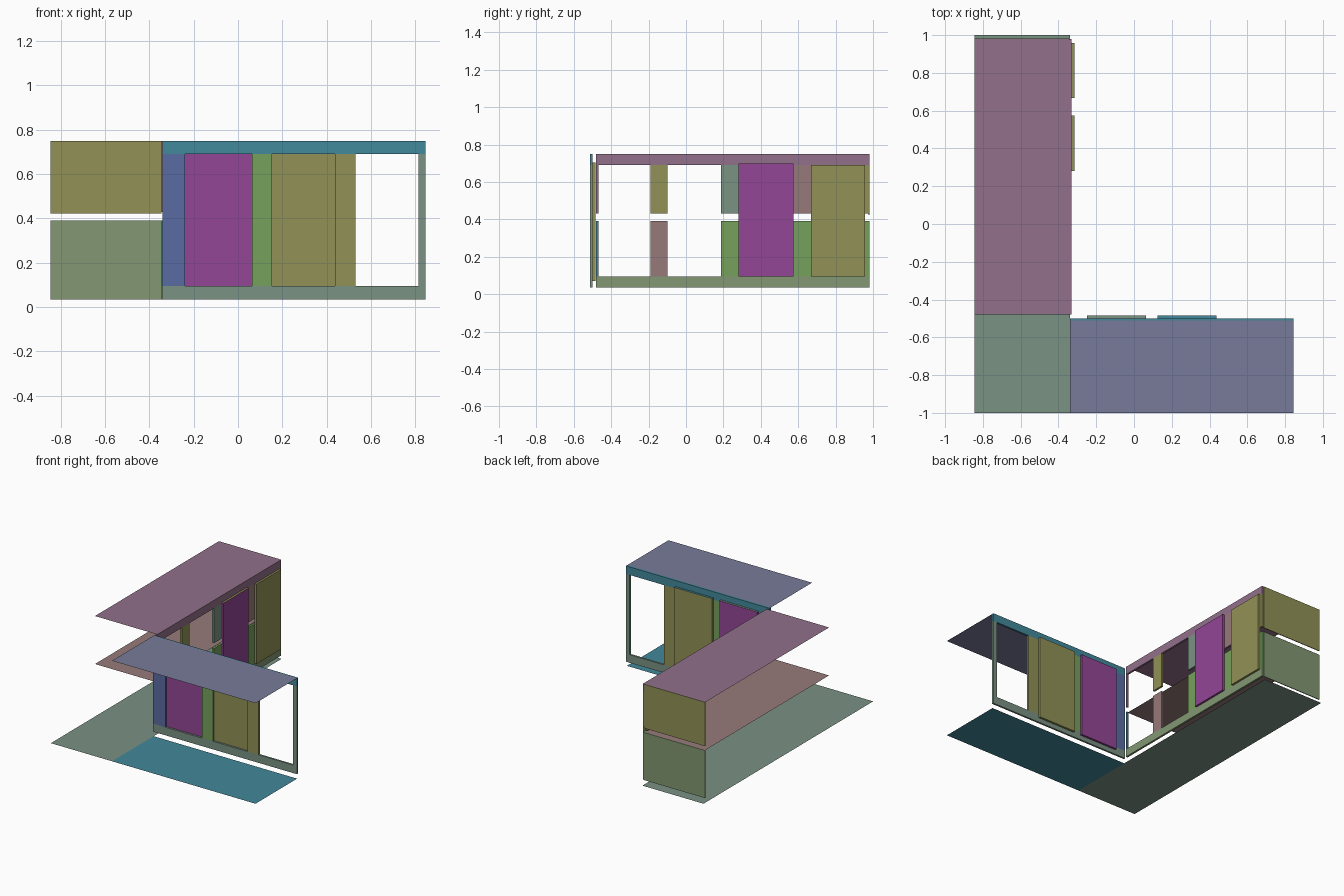
import bpy
import bmesh

cube = bpy.data.objects.get("Cube")
if cube:
    bpy.data.objects.remove(cube, do_unlink=True)


def to_linear(c):
    c /= 255
    return c / 12.92 if c < 0.04 else ((c + 0.055) / 1.055) ** 2.4


def make_material(name, r, g, b):
    mat = bpy.data.materials.new(name)
    mat.use_nodes = True
    colour = (to_linear(r), to_linear(g), to_linear(b), 1)
    mat.diffuse_color = colour
    mat.node_tree.nodes["Principled BSDF"].inputs["Base Color"].default_value = colour
    return mat


MAUVE = make_material("mauve", 146, 112, 138)
TEAL = make_material("teal", 66, 137, 155)
GREY_GREEN = make_material("grey green", 122, 146, 132)
BLUE = make_material("blue", 90, 107, 163)
MAGENTA = make_material("magenta", 147, 70, 150)
GREEN = make_material("green", 118, 161, 92)
OLIVE = make_material("olive", 145, 145, 87)
SAGE = make_material("sage", 131, 151, 114)
ROSE = make_material("dusty rose", 152, 122, 122)
SLATE = make_material("slate", 119, 123, 152)


def finish(name, bm, *mats):
    mesh = bpy.data.meshes.new(name)
    bm.to_mesh(mesh)
    bm.free()
    for mat in mats:
        mesh.materials.append(mat)
    obj = bpy.data.objects.new(name, mesh)
    bpy.context.collection.objects.link(obj)
    return obj


def box(name, x, y, z, mat, cap=None):
    """Box from (low, high) ranges; cap colours the top face."""
    bm = bmesh.new()
    bmesh.ops.create_cube(bm, size=1)
    for v in bm.verts:
        v.co = [r[0] if c < 0 else r[1] for c, r in zip(v.co, (x, y, z))]
    bm.normal_update()
    for f in bm.faces:
        f.material_index = 1 if cap and f.normal.z > 0.5 else 0
    return finish(name, bm, mat, *([cap] if cap else []))


def slab(name, x, y, z, mat):
    """Horizontal sheet."""
    bm = bmesh.new()
    corners = [(x[0], y[0]), (x[1], y[0]), (x[1], y[1]), (x[0], y[1])]
    bm.faces.new([bm.verts.new((a, b, z)) for a, b in corners])
    return finish(name, bm, mat)


# Shared ranges
SIDE_X = (-0.845, -0.345)
SIDE_Y = (-0.48, 0.98)
FRONT_X = (-0.34, 0.845)
FRONT_Y = (-1.0, -0.51)
SILL, LINTEL, OPENING = (0.035, 0.095), (0.69, 0.75), (0.095, 0.69)
LOWER, UPPER = (0.095, 0.39), (0.43, 0.69)

# Floors and roofs
slab("side_ground", (-0.845, -0.34), (-1, 1), 0, GREY_GREEN)
slab("front_ground", FRONT_X, FRONT_Y, 0, TEAL)
slab("side_middle_floor", SIDE_X, SIDE_Y, 0.392, ROSE)
slab("side_roof", SIDE_X, SIDE_Y, 0.75, MAUVE)
slab("front_roof", FRONT_X, FRONT_Y, 0.75, SLATE)

# End walls of the side wing
END_Y = (0.976, 0.982)
box("end_wall_lower", SIDE_X, END_Y, (0.035, 0.39), SAGE)
box("end_wall_upper", SIDE_X, END_Y, (0.422, 0.75), OLIVE)

# Front wing facade
FACADE_Y = (-0.514, -0.5)
box("front_sill", FRONT_X, FACADE_Y, SILL, GREY_GREEN)
box("front_lintel", FRONT_X, FACADE_Y, LINTEL, TEAL)
for name, x, mat in (
    ("front_corner_panel", (-0.34, -0.24), BLUE),
    ("front_middle_panel", (0.063, 0.153), GREEN),
    ("front_outer_panel", (0.438, 0.53), OLIVE),
    ("front_end_post", (0.815, 0.845), GREY_GREEN),
):
    box(name, x, FACADE_Y, OPENING, mat)

# Sliding doors of the front wing, on its courtyard face
DOOR_Y = (-0.5, -0.484)
box("front_door_inner", (-0.249, 0.064), DOOR_Y, (0.07, 0.705), MAGENTA, GREY_GREEN)
box("front_door_outer", (0.125, 0.438), DOOR_Y, (0.07, 0.705), OLIVE, TEAL)

# Side wing facade
FACADE_X = (-0.345, -0.33)
box("side_sill", FACADE_X, SIDE_Y, SILL, SAGE)
box("side_lintel", FACADE_X, SIDE_Y, LINTEL, MAUVE)
for name, y, low, high in (
    ("side_corner_post", (-0.48, -0.468), TEAL, MAUVE),
    ("side_narrow_panel", (-0.19, -0.1), ROSE, OLIVE),
    ("side_inner_panel", (0.188, 0.285), GREEN, GREY_GREEN),
    ("side_middle_panel", (0.57, 0.67), GREEN, ROSE),
    ("side_end_panel", (0.95, 0.98), GREEN, OLIVE),
):
    box(name + "_lower", FACADE_X, y, LOWER, low)
    box(name + "_upper", FACADE_X, y, UPPER, high)

# Sliding doors of the side wing, on its courtyard face
DOOR_X = (-0.33, -0.315)
box("side_door_inner", DOOR_X, (0.28, 0.575), (0.095, 0.698), MAGENTA, OLIVE)
box("side_door_outer", DOOR_X, (0.667, 0.957), (0.095, 0.69), OLIVE)
